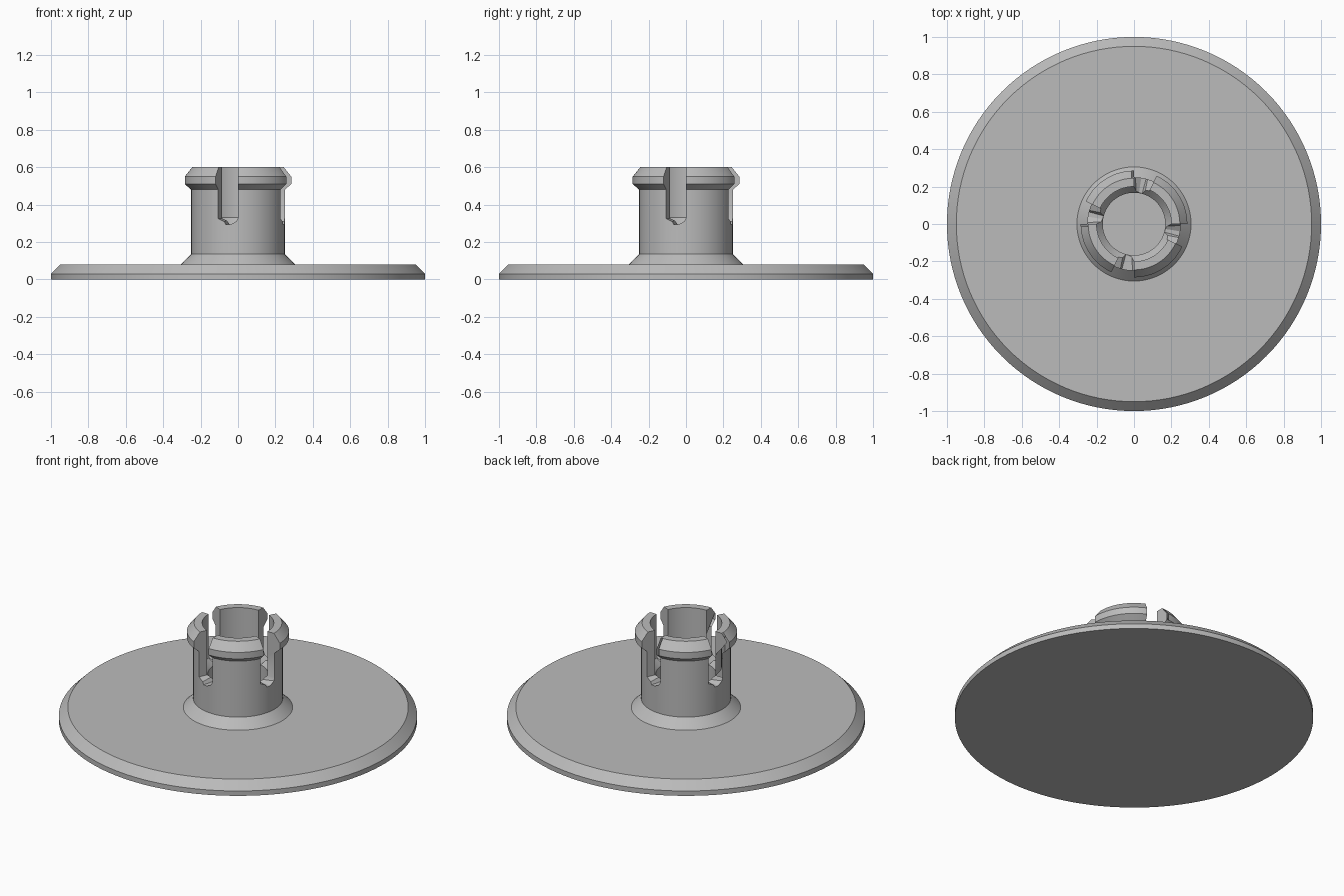
import bpy
import bmesh
from math import cos, sin, pi, radians

cube = bpy.data.objects.get("Cube")
if cube:
    bpy.data.objects.remove(cube, do_unlink=True)

SEGMENTS = 128

grey = bpy.data.materials.new("plain grey")
grey.use_nodes = True
colour = (0.5, 0.5, 0.5, 1.0)
grey.diffuse_color = colour
grey.node_tree.nodes["Principled BSDF"].inputs["Base Color"].default_value = colour


def make_object(name, bm):
    bmesh.ops.recalc_face_normals(bm, faces=bm.faces[:])
    mesh = bpy.data.meshes.new(name)
    bm.to_mesh(mesh)
    bm.free()
    mesh.materials.append(grey)
    obj = bpy.data.objects.new(name, mesh)
    bpy.context.collection.objects.link(obj)
    return obj


def revolve(name, profile, closed):
    """Turn an (r, z) profile about z: a closed ring, or an open wall with flat caps."""
    bm = bmesh.new()
    rings = [[bm.verts.new((r * cos(2 * pi * i / SEGMENTS), r * sin(2 * pi * i / SEGMENTS), z))
              for i in range(SEGMENTS)] for r, z in profile]
    pairs = list(zip(rings, rings[1:]))
    if closed:
        pairs.append((rings[-1], rings[0]))
    else:
        bm.faces.new(rings[0])
        bm.faces.new(rings[-1])
    for a, b in pairs:
        for i in range(SEGMENTS):
            j = (i + 1) % SEGMENTS
            bm.faces.new((a[i], a[j], b[j], b[i]))
    return make_object(name, bm)


def smooth(obj):
    bpy.ops.object.select_all(action="DESELECT")
    obj.select_set(True)
    bpy.context.view_layer.objects.active = obj
    bpy.ops.object.shade_smooth_by_angle(angle=radians(25))


# Round base plate with a chamfered rim
plate = revolve("base_plate", [(1, 0), (1, 0.03), (0.95, 0.08)], closed=False)

# Hollow post: flared foot, straight wall, snap lip, stepped bore
post = revolve("clip_post", [
    (0.305, 0.06), (0.305, 0.08), (0.25, 0.135), (0.25, 0.48), (0.285, 0.51),
    (0.285, 0.55), (0.245, 0.6), (0.2, 0.6), (0.2, 0.33), (0.167, 0.29), (0.167, 0.06),
], closed=True)

# Four radial slots with chamfered bottoms, as (angle, z) outlines
outline = [(0, 0.7), (0, 0.33), (9, 0.293), (15, 0.293), (25, 0.325), (25, 0.7)]
bm = bmesh.new()
for quarter in range(4):
    inner, outer = [[bm.verts.new((r * cos(a), r * sin(a), z))
                     for a, z in ((radians(90 * quarter - t), z) for t, z in outline)]
                    for r in (0.1, 0.4)]
    bm.faces.new(inner)
    bm.faces.new(outer)
    for i in range(len(outline)):
        j = (i + 1) % len(outline)
        bm.faces.new((inner[i], inner[j], outer[j], outer[i]))
bmesh.ops.triangulate(bm, faces=bm.faces[:])
cutter = make_object("slot_cutter", bm)
cutter.hide_render = True
cutter.hide_viewport = False

cut = post.modifiers.new("slots", "BOOLEAN")
cut.operation = "DIFFERENCE"
cut.solver = "EXACT"
cut.object = cutter
bpy.context.view_layer.objects.active = post
bpy.ops.object.modifier_apply(modifier=cut.name)
bpy.data.objects.remove(cutter, do_unlink=True)

for part in (plate, post):
    smooth(part)
